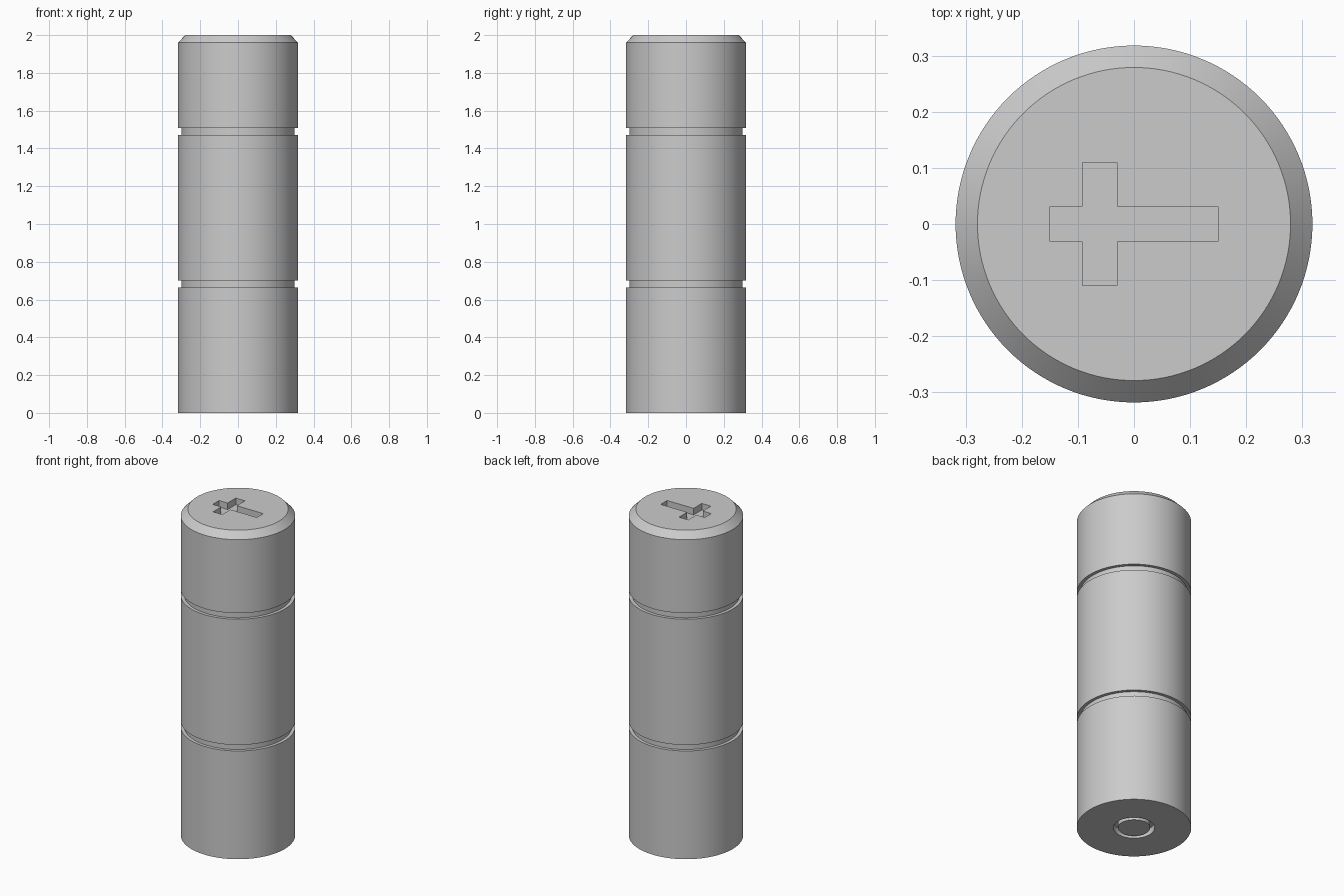
import bpy, bmesh, math

if "Cube" in bpy.data.objects:
    bpy.data.objects.remove(bpy.data.objects["Cube"], do_unlink=True)

SEGMENTS = 128
R, GROOVE_R, TOP_R = 0.318, 0.299, 0.279
CHAMFER, GROOVE_H = 0.04, 0.037
GROOVES = (0.664, 1.472)
RING_OUT, RING_IN, RING_DEPTH = 0.115, 0.09, 0.04

grey = bpy.data.materials.new("plain grey")
grey.use_nodes = True
grey.diffuse_color = (0.6, 0.6, 0.6, 1)
grey.node_tree.nodes["Principled BSDF"].inputs["Base Color"].default_value = grey.diffuse_color


def make_object(name, bm):
    bmesh.ops.recalc_face_normals(bm, faces=bm.faces)
    mesh = bpy.data.meshes.new(name)
    bm.to_mesh(mesh)
    bm.free()
    obj = bpy.data.objects.new(name, mesh)
    bpy.context.collection.objects.link(obj)
    mesh.materials.append(grey)
    return obj


def lathe(name, profile):
    """Turn a (radius, height) profile about z and cap both ends."""
    bm = bmesh.new()
    rings = []
    for r, z in profile:
        angles = [2 * math.pi * i / SEGMENTS for i in range(SEGMENTS)]
        rings.append([bm.verts.new((r * math.cos(a), r * math.sin(a), z)) for a in angles])
    for low, high in zip(rings, rings[1:]):
        for i in range(SEGMENTS):
            j = (i + 1) % SEGMENTS
            bm.faces.new((low[i], low[j], high[j], high[i]))
    bm.faces.new(rings[0])
    bm.faces.new(rings[-1])
    return make_object(name, bm)


# Cylinder body: circular slot underneath, two grooves, chamfered top
profile = [(RING_IN, 0), (RING_IN, RING_DEPTH), (RING_OUT, RING_DEPTH), (RING_OUT, 0), (R, 0)]
for z in GROOVES:
    profile += [(R, z), (GROOVE_R, z), (GROOVE_R, z + GROOVE_H), (R, z + GROOVE_H)]
profile += [(R, 2 - CHAMFER), (TOP_R, 2)]
body = lathe("grooved_cylinder", profile)

# Cross-shaped recess in the top
half = [(-0.15, 0.031), (-0.092, 0.031), (-0.092, 0.11),
        (-0.03, 0.11), (-0.03, 0.031), (0.15, 0.031)]
outline = half + [(x, -y) for x, y in reversed(half)]
bm = bmesh.new()
floor = bm.faces.new([bm.verts.new((x, y, 1.96)) for x, y in outline])
extruded = bmesh.ops.extrude_face_region(bm, geom=[floor])["geom"]
bmesh.ops.translate(bm, vec=(0, 0, 0.1),
                    verts=[g for g in extruded if isinstance(g, bmesh.types.BMVert)])
cutter = make_object("cross_cutter", bm)
cutter.hide_render = True

cut = body.modifiers.new("cross recess", "BOOLEAN")
cut.operation = "DIFFERENCE"
cut.solver = "EXACT"
cut.object = cutter
bpy.ops.object.select_all(action="DESELECT")
bpy.context.view_layer.objects.active = body
body.select_set(True)
bpy.ops.object.modifier_apply(modifier=cut.name)
bpy.data.objects.remove(cutter, do_unlink=True)

# Smooth round walls, crisp edges
bpy.ops.object.shade_smooth_by_angle(angle=math.radians(30))
